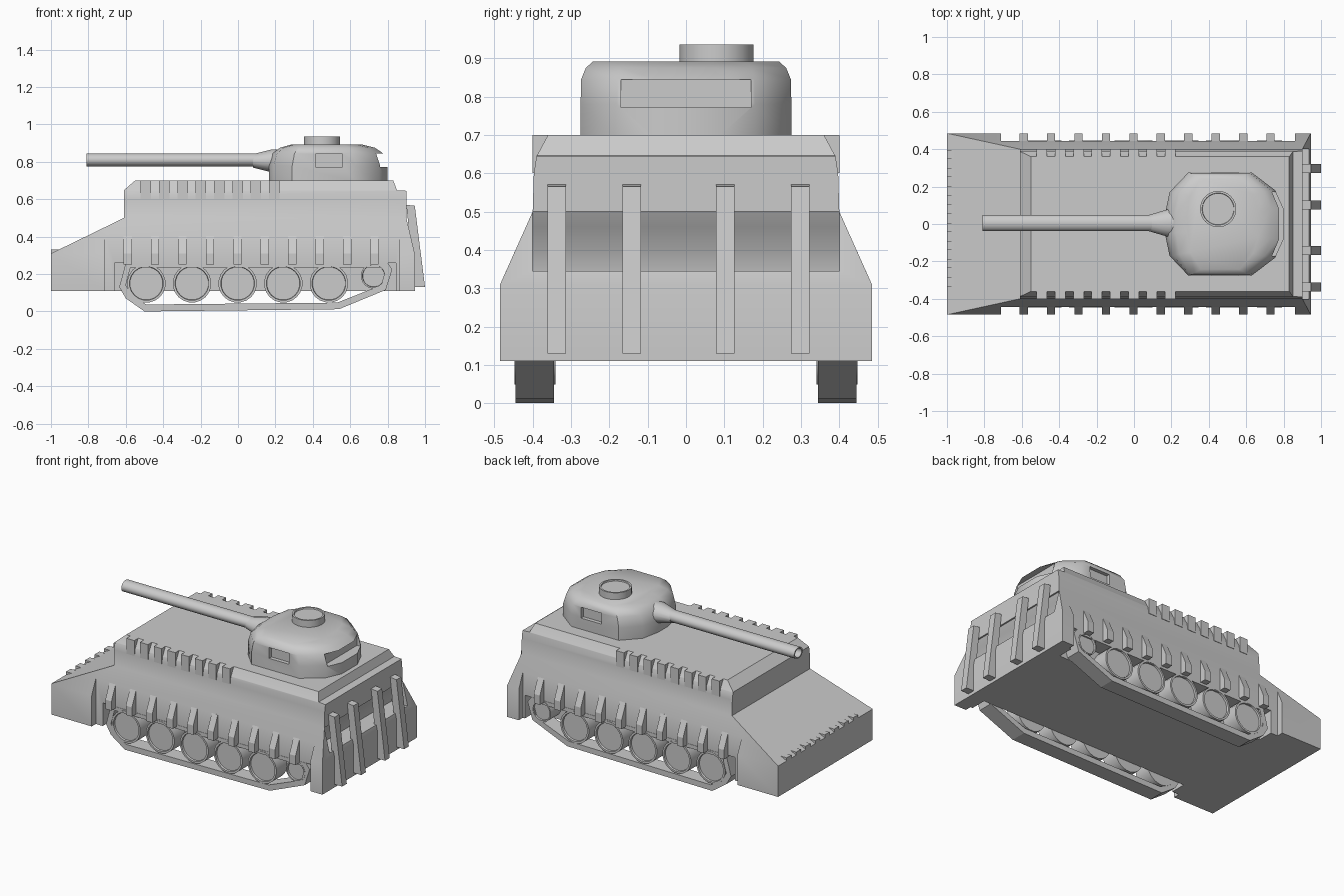
import bpy, bmesh, math
from mathutils import Matrix

if "Cube" in bpy.data.objects:
    bpy.data.objects.remove(bpy.data.objects["Cube"])


def make(name, bm):
    bmesh.ops.recalc_face_normals(bm, faces=bm.faces)
    me = bpy.data.meshes.new(name)
    bm.to_mesh(me)
    bm.free()
    ob = bpy.data.objects.new(name, me)
    bpy.context.collection.objects.link(ob)
    return ob


def loft(name, rings):
    """Closed solid through rings of equal point count."""
    bm = bmesh.new()
    vs = [[bm.verts.new(p) for p in r] for r in rings]
    n = len(vs[0])
    for a, b in zip(vs, vs[1:]):
        for i in range(n):
            j = (i + 1) % n
            bm.faces.new((a[i], a[j], b[j], b[i]))
    bm.faces.new(vs[0][::-1])
    bm.faces.new(vs[-1])
    return make(name, bm)


def prism_y(name, xz, y0, y1):
    return loft(name, [[(x, y, z) for x, z in xz] for y in (y0, y1)])


def prism_x(name, yz, x0, x1):
    return loft(name, [[(x, y, z) for y, z in yz] for x in (x0, x1)])


def box(name, x0, x1, y0, y1, z0, z1):
    return prism_y(name, [(x0, z0), (x1, z0), (x1, z1), (x0, z1)], y0, y1)


def lathe(name, profile, loc, axis, n=20, squash=1.0):
    """Revolve (distance along axis, radius) pairs around an axis."""
    rings = []
    for d, r in profile:
        ring = []
        for i in range(n):
            t = 2 * math.pi * (i + 0.5) / n
            u, v = r * math.cos(t), r * math.sin(t)
            p = {'X': (d, u * squash, v), 'Y': (u, d, v), 'Z': (u, v, d)}[axis]
            ring.append([a + b for a, b in zip(p, loc)])
        rings.append(ring)
    return loft(name, rings)


def cut(ob, cutters):
    for c in cutters:
        c.hide_render = True
        m = ob.modifiers.new("cut", 'BOOLEAN')
        m.operation, m.solver, m.object = 'DIFFERENCE', 'EXACT', c
        bpy.context.view_layer.objects.active = ob
        bpy.ops.object.modifier_apply(modifier=m.name)
        bpy.data.objects.remove(c)


def smooth(ob, deg=30):
    bpy.ops.object.select_all(action='DESELECT')
    ob.select_set(True)
    bpy.context.view_layer.objects.active = ob
    bpy.ops.object.shade_smooth_by_angle(angle=math.radians(deg))


# Hull: stacked rectangles, flared at the bottom
levels = [(0.11, -1, .945, .485), (.31, -1, .945, .485), (.50, -.61, .90, .40),
          (.60, -.61, .90, .397), (.645, -.61, .90, .39), (.648, -.61, .85, .388),
          (.70, -.55, .83, .36)]
hull = loft("hull", [[(x0, -y, z), (x1, -y, z), (x1, y, z), (x0, y, z)]
                     for z, x0, x1, y in levels])
# Side recesses, track arches and the open shelf at the rear
cutters = [prism_y("rear_shelf_cut", [(1.1, .345), (.82, .345), (.83, .40), (.87, .46),
                                      (.89, .50), (1.1, .50)], -.40, .40)]
for s in (-1, 1):
    cutters.append(box("recess_cut", -.71, .86, s * .443, s * .6, 0, .404))
    cutters.append(box("arch_cut", -.66, .845, s * .34, s * .6, 0, .26))
cut(hull, cutters)
smooth(hull, 28)

for s in (-1, 1):
    # Skirt ribs continuing the flare
    for i in range(10):
        x = -.59 + i * .1467
        prism_x("skirt_rib", [(s * .43, .25), (s * .485, .25), (s * .485, .31),
                              (s * .443, .404), (s * .43, .404)], x - .022, x + .022)
    # Deck edge teeth
    for i in range(8):
        x = -.492 + i * .098
        box("deck_tooth", x - .028, x + .028, s * .345, s * .40, .60, .70)
    # Track belt: outer outline with an inner hole
    outer = [(-.60, .26), (.80, .26), (.825, .225), (.79, .115), (.54, .012),
             (-.50, 0), (-.60, .07), (-.635, .13)]
    inner = [(-.575, .235), (.775, .235), (.787, .215), (.765, .14), (.53, .047),
             (-.49, .037), (-.565, .085), (-.60, .14)]
    bm = bmesh.new()
    loops = [[bm.verts.new((x, y, z)) for x, z in o]
             for o, y in ((outer, s * .345), (outer, s * .445),
                          (inner, s * .445), (inner, s * .345))]
    for a, b in zip(loops, loops[1:] + loops[:1]):
        for i in range(8):
            j = (i + 1) % 8
            bm.faces.new((a[i], a[j], b[j], b[i]))
    make("track", bm)
    # Road wheels with dished faces, and the rear idler
    for x, z, r in [(-.49 + .244 * i, .15, .103) for i in range(5)] + [(.725, .19, .068)]:
        smooth(lathe("wheel", [(s * .34, r), (s * .447, r), (s * .447, r * .88),
                               (s * .435, r * .86)], (x, 0, z), 'Y'))

# Nose teeth
for i in range(8):
    y = -.31 + i * .0975
    box("nose_tooth", -1, -.94, y - .024, y + .024, .25, .33)

# Rear slats
for y in (-.337, -.142, .102, .298):
    prism_y("rear_slat", [(.90, .57), (.945, .565), (1.0, .13), (.945, .13)],
            y - .024, y + .024)

# Turret
half = [(.165, .05), (.19, .17), (.29, .275), (.63, .275), (.755, .18), (.80, .08)]
outline = half + [(x, -y) for x, y in reversed(half)]
turret = loft("turret", [[(.46 + (x - .46) * sx, y * sy, z) for x, y in outline]
                         for z, sx, sy in [(.69, 1, 1), (.78, 1, 1), (.845, .93, .995),
                                           (.875, .80, .95), (.892, .60, .88)]])
slots = [box("rear_slot_cut", .735, .9, -.17, .17, .772, .845)]
for s in (-1, 1):
    slots.append(box("side_slot_cut", .415, .56, s * .25, s * .35, .772, .842))
cut(turret, slots)
smooth(turret, 40)

# Cupola with a shallow dished lid
smooth(lathe("cupola", [(.88, .097), (.936, .097), (.936, .086), (.928, .084)],
             (.45, .08, 0), 'Z', 28))

# Gun barrel with a hollow muzzle, and its collar
smooth(lathe("gun_barrel", [(.25, .036), (-.81, .036), (-.81, .028), (-.74, .028)],
             (0, .005, .81), 'X', 20, 1.22))
smooth(lathe("gun_collar", [(.08, .037), (.18, .062), (.25, .062)],
             (0, .005, .805), 'X', 16, 1.2))
